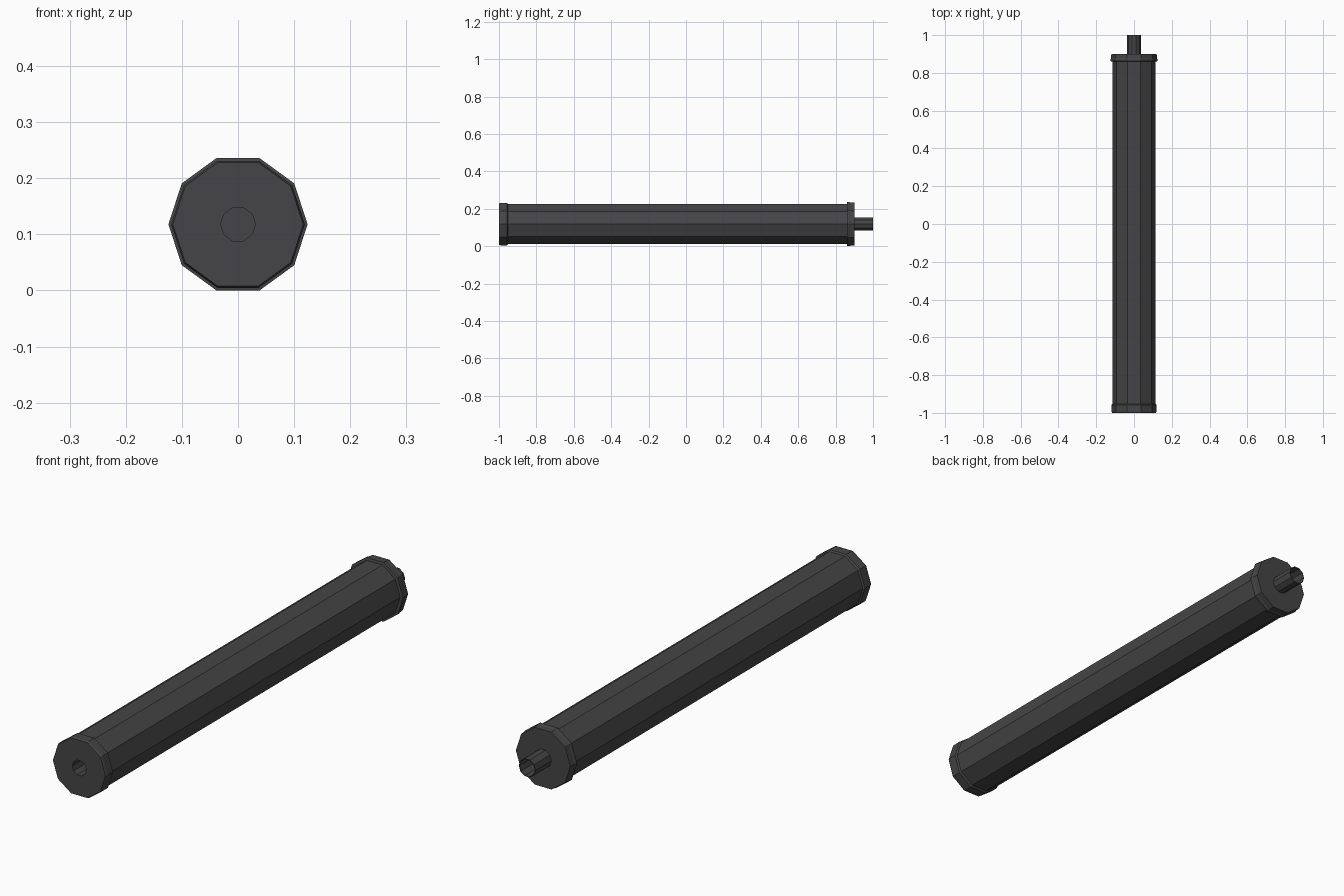
import bpy, bmesh, math

if "Cube" in bpy.data.objects:
    bpy.data.objects.remove(bpy.data.objects["Cube"])

CZ = 0.118          # axis height


def lathe(name, profile, sides):
    """Revolve (y, radius) points round the long axis; radius 0 closes with a cap."""
    bm = bmesh.new()
    prev = None
    for y, r in profile:
        if r == 0:
            bm.faces.new(prev)
            continue
        ring = [bm.verts.new((r * math.cos(2 * math.pi * i / sides), y,
                              CZ + r * math.sin(2 * math.pi * i / sides)))
                for i in range(sides)]
        if prev:
            for i in range(sides):
                j = (i + 1) % sides
                bm.faces.new((prev[i], prev[j], ring[j], ring[i]))
        prev = ring
    bmesh.ops.recalc_face_normals(bm, faces=bm.faces)
    me = bpy.data.meshes.new(name)
    bm.to_mesh(me)
    bm.free()
    ob = bpy.data.objects.new(name, me)
    bpy.context.collection.objects.link(ob)
    mat = bpy.data.materials.get("dark_metal") or bpy.data.materials.new("dark_metal")
    mat.diffuse_color = (0.06, 0.06, 0.063, 1)
    mat.use_nodes = True
    mat.node_tree.nodes["Principled BSDF"].inputs["Base Color"].default_value = mat.diffuse_color
    me.materials.append(mat)
    return ob


# Ten-sided tube with front cap, rear collar and shallow front bore
lathe("tube_body", [
    (-0.88, 0.031), (-1.0, 0.031),                    # bore
    (-1.0, 0.116), (-0.992, 0.119), (-0.957, 0.119),  # front cap
    (-0.952, 0.113), (0.86, 0.113),                   # long barrel
    (0.862, 0.124), (0.872, 0.124), (0.876, 0.122), (0.9, 0.12),  # rear collar
    (0.9, 0.034)], 10)

# Plug at the bottom of the bore
lathe("bore_end", [(-0.879, 0.031), (-0.88, 0.031), (-0.88, 0)], 10)

# Open mounting stub at the back, with its inner wall and floor
lathe("rear_stub", [(0.9, 0.037), (1.0, 0.037), (1.0, 0.034),
                    (0.9, 0.034), (0.9, 0)], 10)
